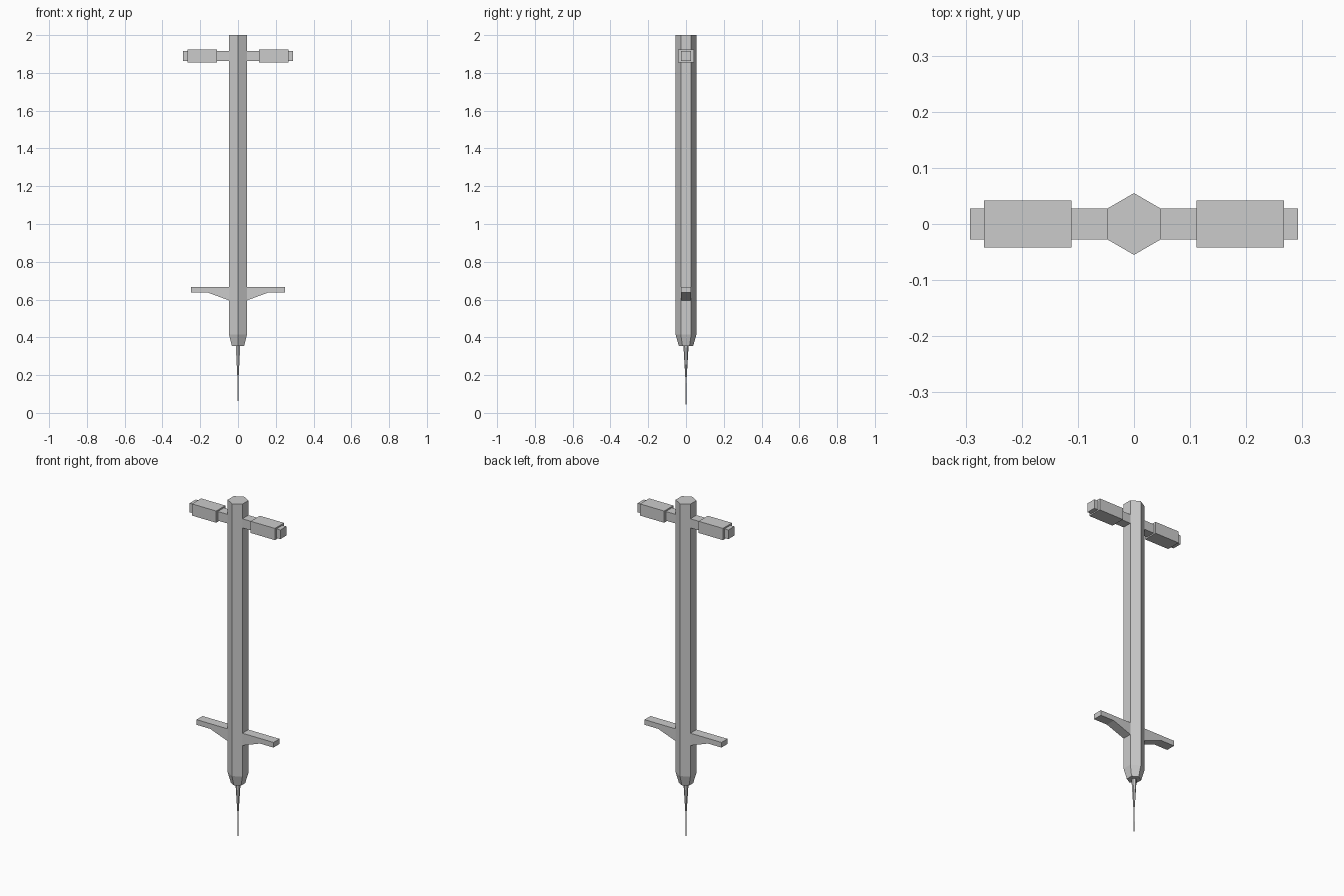
import bpy, bmesh
from math import sin, cos, pi

if "Cube" in bpy.data.objects:
    bpy.data.objects.remove(bpy.data.objects["Cube"])


def finish(name, bm):
    bmesh.ops.recalc_face_normals(bm, faces=bm.faces)
    me = bpy.data.meshes.new(name)
    bm.to_mesh(me)
    bm.free()
    ob = bpy.data.objects.new(name, me)
    bpy.context.collection.objects.link(ob)
    return ob


def hex_column(name, rings):
    """Six-sided column through (z, radius) rings, corners facing front and back."""
    bm = bmesh.new()
    loops = [[bm.verts.new((r * sin(k * pi / 3), r * cos(k * pi / 3), z)) for k in range(6)]
             for z, r in rings]
    for a, b in zip(loops, loops[1:]):
        for k in range(6):
            bm.faces.new((a[k], a[(k + 1) % 6], b[(k + 1) % 6], b[k]))
    bm.faces.new(loops[0])
    bm.faces.new(loops[-1])
    return finish(name, bm)


def side_pair(name, profile, half_depth):
    """Extrude an x-z profile along y and mirror it to the other side."""
    bm = bmesh.new()
    face = bm.faces.new([bm.verts.new((x, -half_depth, z)) for x, z in profile])
    out = bmesh.ops.extrude_face_region(bm, geom=[face])
    verts = [v for v in out["geom"] if isinstance(v, bmesh.types.BMVert)]
    bmesh.ops.translate(bm, verts=verts, vec=(0, 2 * half_depth, 0))
    ob = finish(name, bm)
    ob.modifiers.new("mirror", "MIRROR").use_axis[0] = True
    return ob


def rect(x0, x1, z0, z1):
    return [(x0, z0), (x1, z0), (x1, z1), (x0, z1)]


# Main shaft with tapered lower end
hex_column("shaft", [(0.355, 0.038), (0.415, 0.055), (2.0, 0.055)])

# Thin spike down to the ground
hex_column("spike", [(0.0, 0.0008), (0.17, 0.0028), (0.36, 0.014)])

# Handlebar and thicker grips
side_pair("handlebar", rect(0.046, 0.292, 1.862, 1.915), 0.0275)
side_pair("grip", rect(0.111, 0.267, 1.855, 1.923), 0.042)

# Foot pegs with sloped brace underneath
side_pair("foot_peg", [(0.046, 0.595), (0.16, 0.637), (0.248, 0.637),
                       (0.248, 0.667), (0.046, 0.667)], 0.0275)
